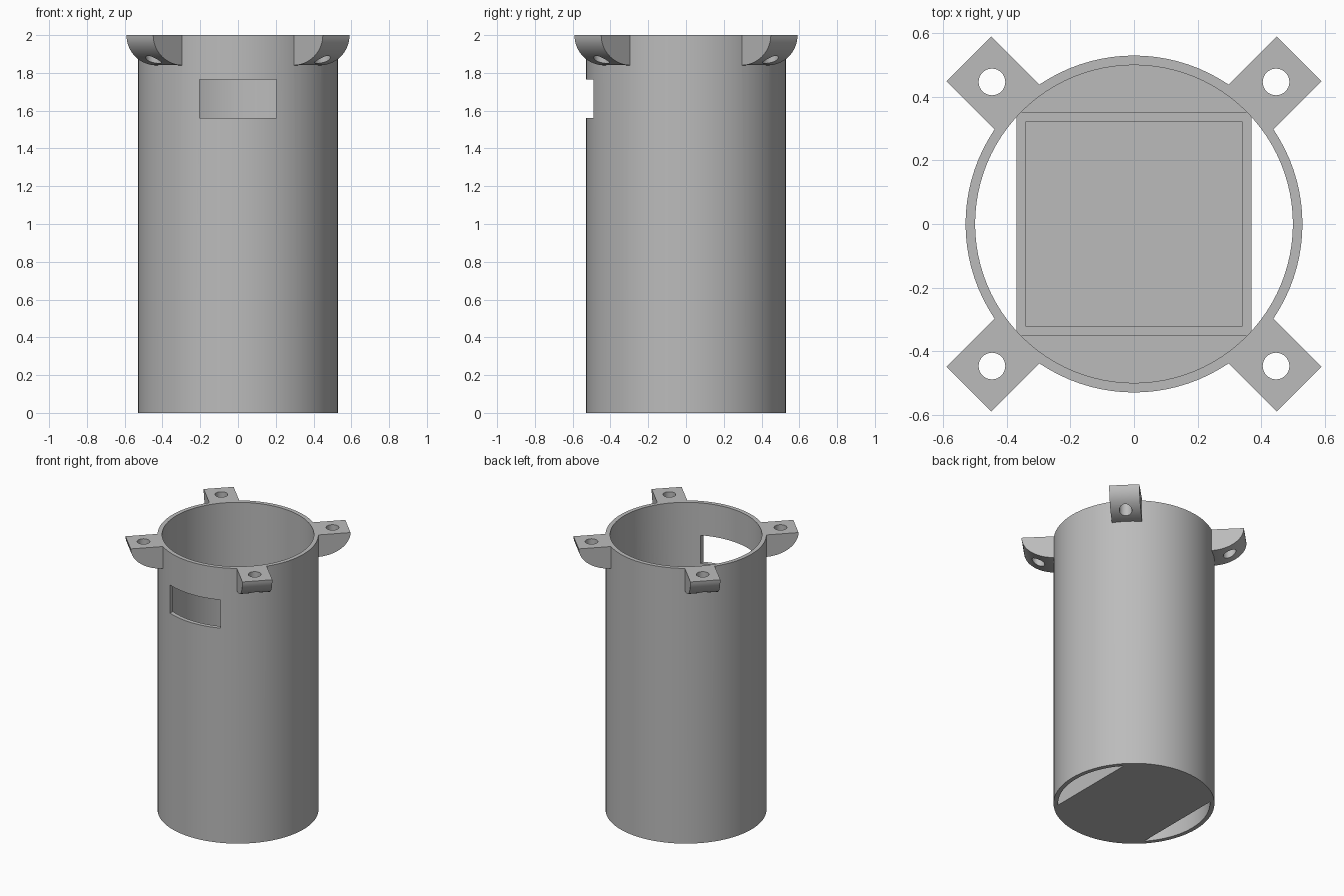
import bpy, bmesh
from math import sin, cos, pi, radians, asin
from mathutils import Matrix

cube = bpy.data.objects.get("Cube")
if cube:
    bpy.data.objects.remove(cube, do_unlink=True)

HEIGHT, R_OUT, R_IN = 2.0, 0.53, 0.50
WALL, HALF_X, HALF_Y, BOX_H = 0.03, 0.37, 0.352, 0.3
SEGS = 96

grey = bpy.data.materials.new("plain grey")
grey.use_nodes = True
colour = (0.5, 0.5, 0.5, 1)
grey.diffuse_color = colour
grey.node_tree.nodes["Principled BSDF"].inputs["Base Color"].default_value = colour


def prism(name, outline, offset, matrix=Matrix()):
    """Extrude a closed outline of 3D points along offset."""
    bm = bmesh.new()
    face = bm.faces.new([bm.verts.new(p) for p in outline])
    ext = bmesh.ops.extrude_face_region(bm, geom=[face])
    moved = [v for v in ext["geom"] if isinstance(v, bmesh.types.BMVert)]
    bmesh.ops.translate(bm, verts=moved, vec=offset)
    bmesh.ops.recalc_face_normals(bm, faces=bm.faces)
    bm.transform(matrix)
    mesh = bpy.data.meshes.new(name)
    bm.to_mesh(mesh)
    bm.free()
    obj = bpy.data.objects.new(name, mesh)
    bpy.context.collection.objects.link(obj)
    mesh.materials.append(grey)
    return obj


def disc(name, r, z0, z1, x=0.0, segs=SEGS, matrix=Matrix()):
    ring = [(x + r * cos(2 * pi * i / segs), r * sin(2 * pi * i / segs), z0)
            for i in range(segs)]
    return prism(name, ring, (0, 0, z1 - z0), matrix)


def block(name, hx, hy, z0, z1, y=0.0):
    ring = [(-hx, y - hy, z0), (hx, y - hy, z0), (hx, y + hy, z0), (-hx, y + hy, z0)]
    return prism(name, ring, (0, 0, z1 - z0))


def combine(target, other, operation):
    """Boolean the other object into the target, then remove it."""
    mod = target.modifiers.new(operation.lower(), "BOOLEAN")
    mod.operation, mod.solver, mod.object = operation, "EXACT", other
    bpy.context.view_layer.objects.active = target
    bpy.ops.object.modifier_apply(modifier=mod.name)
    bpy.data.objects.remove(other, do_unlink=True)


# Open tube
body = disc("tube_body", R_OUT, 0, HEIGHT)
combine(body, disc("bore", R_IN, -0.1, HEIGHT + 0.1), "DIFFERENCE")

# Floor plate: a disc with both x sides trimmed off
R_FLOOR = 0.515
a = asin(HALF_X / R_FLOOR)
arc = [-a + 2 * a * i / 24 for i in range(25)]
floor_outline = [(R_FLOOR * sin(t), R_FLOOR * cos(t), 0) for t in arc]
floor_outline += [(-x, -y, 0) for x, y, z in floor_outline]
combine(body, prism("floor", floor_outline, (0, 0, WALL)), "UNION")

# Open box standing on the floor
tray = block("tray", HALF_X, HALF_Y, 0, BOX_H)
combine(tray, block("tray_hollow", HALF_X - WALL, HALF_Y - WALL, WALL, 1), "DIFFERENCE")
combine(body, tray, "UNION")

# Four mounting lugs with a rounded underside and a vertical screw hole
LUG_IN, LUG_OUT, LUG_DROP, LUG_HALF = 0.512, 0.735, 0.16, 0.1
curve = [pi / 2 * i / 16 for i in range(17)]
lug_profile = [(LUG_IN + (LUG_OUT - LUG_IN) * cos(t), -LUG_HALF, HEIGHT - LUG_DROP * sin(t))
               for t in curve] + [(LUG_IN, -LUG_HALF, HEIGHT)]
for k in range(4):
    turn = Matrix.Rotation(radians(45 + 90 * k), 4, "Z")
    lug = prism("lug", lug_profile, (0, 2 * LUG_HALF, 0), turn)
    hole = disc("screw_hole", 0.042, 1.7, 2.1, x=0.632, segs=32, matrix=turn)
    combine(lug, hole, "DIFFERENCE")
    combine(body, lug, "UNION")
# Trim anything of the lugs that reaches into the bore
combine(body, disc("bore_trim", R_IN, 1.5, HEIGHT + 0.1), "DIFFERENCE")

# Rectangular window in the front wall
combine(body, block("window_cut", 0.203, 0.2, 1.56, 1.765, y=-0.5), "DIFFERENCE")

# Smooth the round walls, keep the edges sharp
bpy.ops.object.select_all(action="DESELECT")
body.select_set(True)
bpy.context.view_layer.objects.active = body
bpy.ops.object.shade_smooth_by_angle(angle=radians(30))
